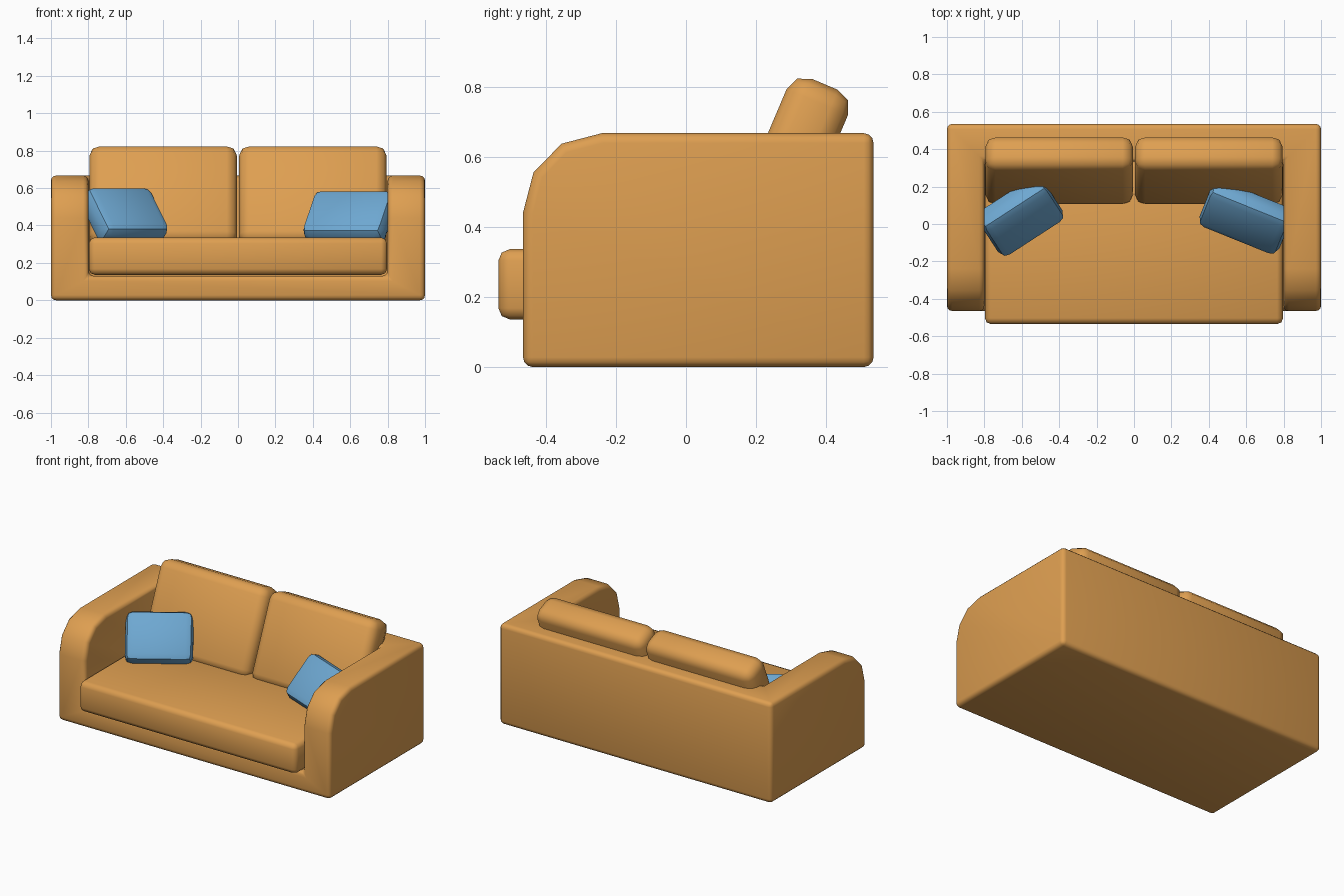
import bpy, bmesh, math

if "Cube" in bpy.data.objects:
    bpy.data.objects.remove(bpy.data.objects["Cube"])


def material(name, rgb):
    m = bpy.data.materials.new(name)
    m.diffuse_color = (*rgb, 1)
    m.use_nodes = True
    m.node_tree.nodes["Principled BSDF"].inputs["Base Color"].default_value = m.diffuse_color
    return m


tan = material("tan upholstery", (0.73, 0.345, 0.082))
blue = material("blue fabric", (0.155, 0.39, 0.64))


def finish(name, bm, mat, bevel, segments, angle):
    """Make an object from bm with rounded edges and smooth shading."""
    bmesh.ops.recalc_face_normals(bm, faces=bm.faces)
    me = bpy.data.meshes.new(name)
    bm.to_mesh(me)
    bm.free()
    ob = bpy.data.objects.new(name, me)
    bpy.context.collection.objects.link(ob)
    me.materials.append(mat)
    mod = ob.modifiers.new("round", 'BEVEL')
    mod.width = bevel
    mod.segments = segments
    mod.limit_method = 'ANGLE'
    mod.angle_limit = math.radians(40)
    bpy.ops.object.select_all(action='DESELECT')
    bpy.context.view_layer.objects.active = ob
    ob.select_set(True)
    bpy.ops.object.modifier_apply(modifier="round")
    bpy.ops.object.shade_smooth_by_angle(angle=math.radians(angle))
    return ob


def box(name, size, loc, mat, bevel, segments, angle=50, tilt=0, yaw=0):
    bm = bmesh.new()
    bmesh.ops.create_cube(bm, size=1)
    bmesh.ops.scale(bm, vec=size, verts=bm.verts)
    ob = finish(name, bm, mat, bevel, segments, angle)
    ob.location = loc
    ob.rotation_euler = (math.radians(-tilt), 0, math.radians(yaw))
    return ob


# Frame: arms, low base and back in one shell, arms rounded at the front
FRONT, BACK, TOP, INNER, BASE, IN_BACK = -0.465, 0.535, 0.667, 0.8, 0.13, 0.335
arc = [(FRONT, 0.44), (-0.435, 0.555), (-0.355, 0.637), (-0.24, TOP)]
bm = bmesh.new()


def face(points):
    bm.faces.new([bm.verts.new(p) for p in points])


for s in (-1, 1):
    # outer side, inner side, arm rim strips
    face([(s, y, z) for y, z in [(FRONT, 0)] + arc + [(BACK, TOP), (BACK, 0)]])
    xi = s * INNER
    face([(xi, y, z) for y, z in [(FRONT, BASE)] + arc + [(IN_BACK, TOP), (IN_BACK, BASE)]])
    for (y0, z0), (y1, z1) in zip(arc, arc[1:]):
        face([(s, y0, z0), (xi, y0, z0), (xi, y1, z1), (s, y1, z1)])
# U-shaped front and top
face([(-1, FRONT, 0), (1, FRONT, 0), (1, FRONT, 0.44), (INNER, FRONT, 0.44),
      (INNER, FRONT, BASE), (-INNER, FRONT, BASE), (-INNER, FRONT, 0.44), (-1, FRONT, 0.44)])
face([(-1, BACK, TOP), (1, BACK, TOP), (1, -0.24, TOP), (INNER, -0.24, TOP),
      (INNER, IN_BACK, TOP), (-INNER, IN_BACK, TOP), (-INNER, -0.24, TOP), (-1, -0.24, TOP)])
# underside, rear, inner back, base deck
face([(-1, FRONT, 0), (1, FRONT, 0), (1, BACK, 0), (-1, BACK, 0)])
face([(-1, BACK, 0), (1, BACK, 0), (1, BACK, TOP), (-1, BACK, TOP)])
face([(-INNER, IN_BACK, BASE), (INNER, IN_BACK, BASE), (INNER, IN_BACK, TOP), (-INNER, IN_BACK, TOP)])
face([(-INNER, FRONT, BASE), (INNER, FRONT, BASE), (INNER, IN_BACK, BASE), (-INNER, IN_BACK, BASE)])
bmesh.ops.remove_doubles(bm, verts=bm.verts, dist=1e-4)
finish("sofa_frame", bm, tan, 0.028, 3, 50)

# Seat cushion, overhanging the front
box("seat_cushion", (1.594, 0.87, 0.2), (0, -0.1, 0.236), tan, 0.032, 2)

# Leaning back cushions
for side, s in (("left", -1), ("right", 1)):
    box(side + "_back_cushion", (0.79, 0.19, 0.568), (s * 0.4, 0.285, 0.545),
        tan, 0.055, 2, tilt=23)

# Throw pillows propped in the corners
box("left_pillow", (0.41, 0.14, 0.32), (-0.607, 0.042, 0.452), blue, 0.045, 2, 25, 42, 33)
box("right_pillow", (0.46, 0.13, 0.31), (0.597, 0.037, 0.443), blue, 0.045, 2, 25, 42, -22)
